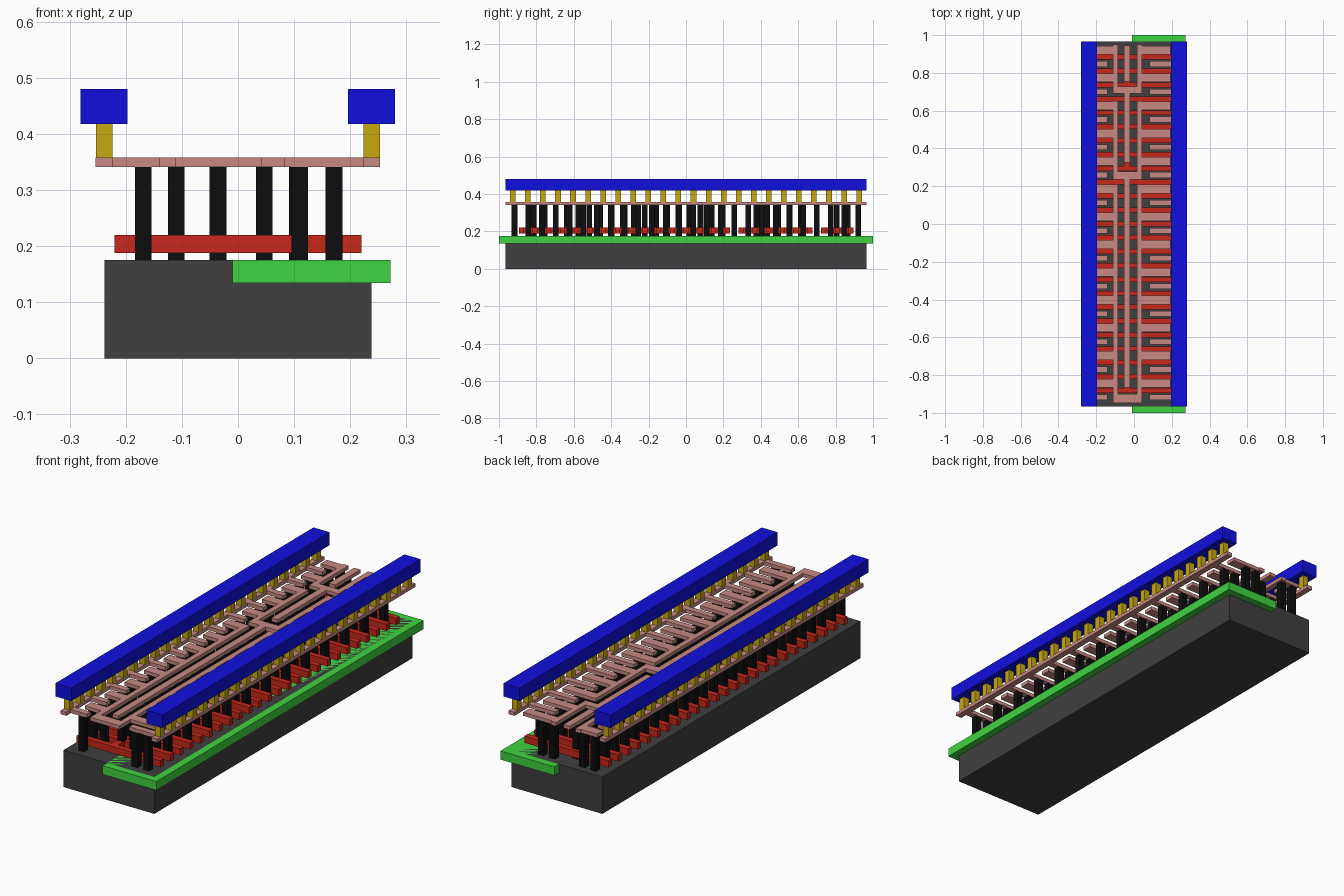
import bpy, bmesh

if "Cube" in bpy.data.objects:
    bpy.data.objects.remove(bpy.data.objects["Cube"])

def material(name, rgb):
    m = bpy.data.materials.new(name)
    m.diffuse_color = (*rgb, 1)
    m.use_nodes = True
    m.node_tree.nodes["Principled BSDF"].inputs["Base Color"].default_value = m.diffuse_color
    return m

GREY = material("dark_grey", (0.05, 0.05, 0.05))
GREEN = material("green", (0.05, 0.65, 0.05))
RED = material("red", (0.57, 0.02, 0.01))
BLACK = material("black", (0.004, 0.004, 0.004))
PINK = material("pink", (0.57, 0.25, 0.23))
YELLOW = material("yellow", (0.57, 0.39, 0.005))
BLUE = material("blue", (0.005, 0.005, 0.72))

def layer(name, rects, z0, z1, mat):
    """One object made of boxes; each rect is (x0, x1, y0, y1)."""
    bm = bmesh.new()
    for x0, x1, y0, y1 in rects:
        c = bmesh.ops.create_cube(bm, size=1)
        for v in c["verts"]:
            v.co = (x1 if v.co.x > 0 else x0,
                    y1 if v.co.y > 0 else y0,
                    z1 if v.co.z > 0 else z0)
    me = bpy.data.meshes.new(name)
    bm.to_mesh(me)
    bm.free()
    me.materials.append(mat)
    ob = bpy.data.objects.new(name, me)
    bpy.context.collection.objects.link(ob)
    return ob

def square(x, y, s=0.0298):
    return (x - s / 2, x + s / 2, y - s / 2, y + s / 2)

PITCH, L = 0.0735, 0.966
gate_y = [0.883 - PITCH * i for i in range(25)]
diff_y = [0.9205 - PITCH * j for j in range(26)]
stages = [(0, 2), (3, 8), (9, 24)]            # first and last gate of each stage
IN0, IN1 = -0.053, -0.02                      # input strip
N0, N1, P0, P1 = -0.111, -0.085, 0.017, 0.043  # output strips

# base and well
layer("substrate", [(-0.238, 0.238, -L, L)], 0, 0.175, GREY)
layer("well", [(-0.01, 0.272, -1, 1)], 0.134, 0.175, GREEN)

# gate bars, joined by one bridge per stage
gates = [(-0.22, 0.22, y - 0.0131, y + 0.0131) for y in gate_y]
gates += [(IN0, IN1, gate_y[b], gate_y[a]) for a, b in stages]
layer("gate_bars", gates, 0.188, 0.22, RED)

# contact posts and the fingers above them
posts, metal = [], []
for j, y in enumerate(diff_y):
    if j % 2:   # supply finger reaching in from each rail
        posts += [square(x, y) for x in (-0.169, 0.11, 0.171)]
        metal += [(-0.225, -0.14, y - 0.015, y + 0.015),
                  (0.082, 0.225, y - 0.015, y + 0.015)]
    else:       # output finger reaching out from each strip
        posts += [square(x, y) for x in (-0.169, -0.11, 0.047, 0.106)]
        metal += [(-0.195, N1, y - 0.023, y + 0.023),
                  (P0, 0.193, y - 0.023, y + 0.023)]

# output strips, cross links and input strips of the three stages
spans = [(0.95, 0.69), (0.65, 0.235), (0.208, -0.948)]
links = [0.728, 0.278, -0.9]
inputs = [(0.945, 0.755), (0.70, 0.325), (0.25, -0.865)]
for (top, bottom), link, (in_top, in_bottom) in zip(spans, links, inputs):
    metal += [(N0, N1, bottom, top), (P0, P1, bottom, top),
              (N0, P1, bottom, link), (IN0, IN1, in_bottom, in_top)]
    n = int((in_top - in_bottom - 0.08) / 0.0595) + 1
    posts += [square(-0.0355, in_bottom + 0.05 + 0.0595 * k) for k in range(n)]
layer("contact_posts", posts, 0.175, 0.341, BLACK)

# side rails in the wiring layer
metal += [(-0.254, -0.224, -L, L), (0.223, 0.253, -L, L)]
layer("wiring", metal, 0.341, 0.358, PINK)

# pillars and top rails
layer("rail_pillars", [square(s * 0.2385, -0.926 + 0.0805 * k)
                       for s in (-1, 1) for k in range(24)], 0.358, 0.418, YELLOW)
layer("top_rails", [(-0.281, -0.197, -L, L), (0.196, 0.28, -L, L)], 0.418, 0.48, BLUE)
